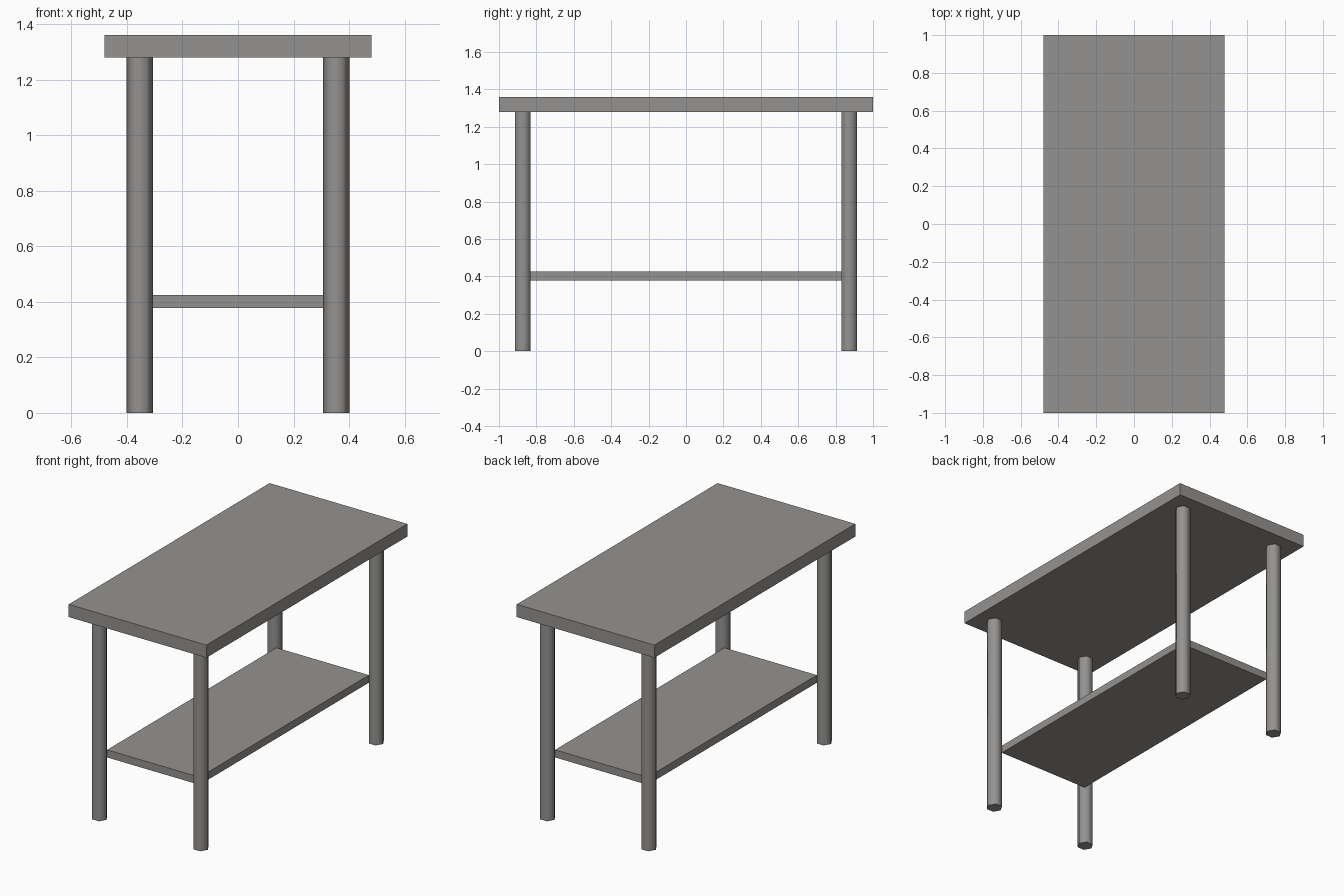
import bpy, math

if "Cube" in bpy.data.objects:
    bpy.data.objects.remove(bpy.data.objects["Cube"])

# one grey metal colour for the whole table
metal = bpy.data.materials.new("warm grey metal")
metal.diffuse_color = (0.30, 0.29, 0.28, 1)
metal.use_nodes = True
metal.node_tree.nodes["Principled BSDF"].inputs["Base Color"].default_value = metal.diffuse_color


def slab(name, width, depth, bottom, top):
    bpy.ops.mesh.primitive_cube_add(size=1, location=(0, 0, (bottom + top) / 2))
    ob = bpy.context.object
    ob.name = name
    ob.scale = (width, depth, top - bottom)
    bpy.ops.object.transform_apply(location=False, rotation=False, scale=True)
    ob.data.materials.append(metal)


def leg(name, x, y, height):
    # hexagonal post with corners pointing along x, sides shaded smooth
    bpy.ops.mesh.primitive_cylinder_add(vertices=6, radius=0.0475, depth=height,
                                        location=(x, y, height / 2),
                                        rotation=(0, 0, math.radians(30)))
    ob = bpy.context.object
    ob.name = name
    bpy.ops.object.transform_apply(location=False, rotation=True, scale=False)
    ob.data.materials.append(metal)
    bpy.ops.object.shade_smooth_by_angle(angle=math.radians(65))


# table top and lower shelf
slab("table_top", 0.96, 2.0, 1.28, 1.36)
slab("lower_shelf", 0.645, 1.685, 0.377, 0.425)

# four legs
for side, x in (("left", -0.353), ("right", 0.353)):
    for end, y in (("front", -0.873), ("back", 0.873)):
        leg(f"{end}_{side}_leg", x, y, 1.28)
